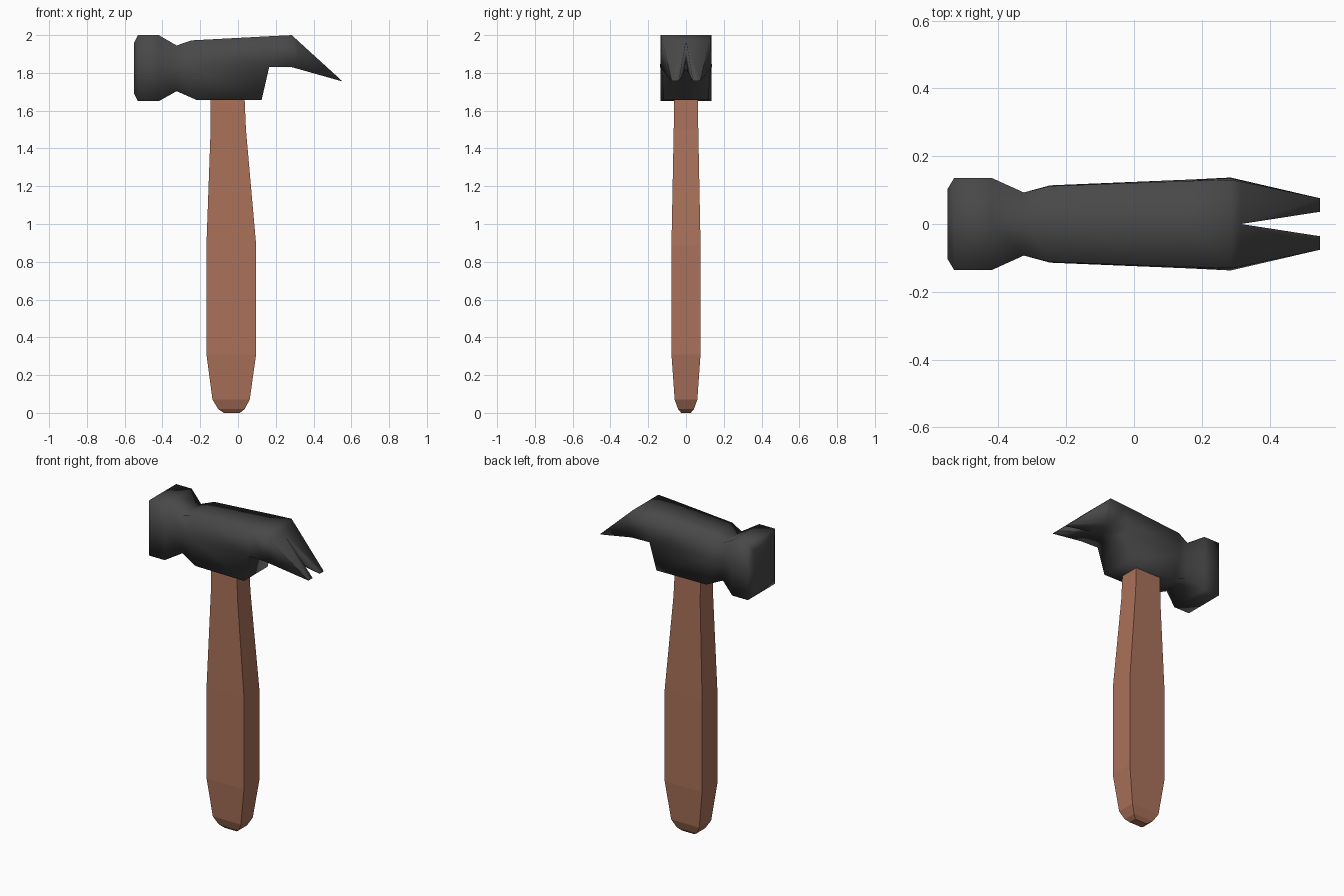
import bpy, bmesh
from mathutils import Matrix

if "Cube" in bpy.data.objects:
    bpy.data.objects.remove(bpy.data.objects["Cube"])


def material(name, rgb):
    m = bpy.data.materials.new(name)
    m.diffuse_color = (*rgb, 1)
    m.use_nodes = True
    m.node_tree.nodes["Principled BSDF"].inputs["Base Color"].default_value = m.diffuse_color
    return m


def finish(bm, name, mat, smooth):
    bmesh.ops.remove_doubles(bm, verts=bm.verts, dist=0.0005)
    bmesh.ops.recalc_face_normals(bm, faces=bm.faces)
    for f in bm.faces:
        f.smooth = smooth
    me = bpy.data.meshes.new(name)
    bm.to_mesh(me)
    bm.free()
    me.materials.append(mat)
    ob = bpy.data.objects.new(name, me)
    bpy.context.collection.objects.link(ob)
    return ob


def bridge(bm, a, b, closed):
    n = len(a)
    for i in range(n if closed else n - 1):
        j = (i + 1) % n
        bm.faces.new((a[i], a[j], b[j], b[i]))


wood = material("brown wood", (0.40, 0.165, 0.10))
iron = material("dark iron", (0.065, 0.065, 0.065))

# Handle: rectangular sections (z, x left, x right, half depth)
sections = [(0.0, -0.075, 0.01, 0.025), (0.02, -0.105, 0.035, 0.042),
            (0.07, -0.135, 0.062, 0.06), (0.31, -0.167, 0.096, 0.077),
            (0.89, -0.167, 0.096, 0.077), (1.5, -0.145, 0.042, 0.065),
            (1.69, -0.145, 0.034, 0.062)]
bm = bmesh.new()
rings = [[bm.verts.new(p) for p in ((l, -d, z), (r, -d, z), (r, d, z), (l, d, z))]
         for z, l, r, d in sections]
for a, b in zip(rings, rings[1:]):
    bridge(bm, a, b, True)
bm.faces.new(rings[0])
bm.faces.new(rings[-1])
finish(bm, "handle", wood, False)

# Head: half sections along x, rows (x, z, half width) for top, middle, bottom
top_step = (0.165, 1.994, 0.127)
mid_step = (0.165, 1.83, 0.131)
stations = [
    ((-0.55, 1.96, 0.103), (-0.55, 1.83, 0.103), (-0.55, 1.69, 0.103)),
    ((-0.53, 2.0, 0.136), (-0.53, 1.83, 0.136), (-0.53, 1.65, 0.136)),
    ((-0.42, 2.0, 0.136), (-0.42, 1.83, 0.136), (-0.42, 1.65, 0.136)),
    ((-0.325, 1.945, 0.093), (-0.325, 1.83, 0.093), (-0.325, 1.703, 0.093)),
    ((-0.247, 1.972, 0.112), (-0.247, 1.83, 0.114), (-0.22, 1.657, 0.112)),
    (top_step, mid_step, (0.125, 1.657, 0.118)),
    (top_step, mid_step, mid_step),
    ((0.285, 2.0, 0.13), (0.285, 1.83, 0.137), (0.285, 1.83, 0.137)),
    ((0.315, 1.972, 0.125), (0.315, 1.822, 0.13), (0.315, 1.822, 0.13)),
    ((0.548, 1.76, 0.076), (0.548, 1.756, 0.076), (0.548, 1.756, 0.076))]
bm = bmesh.new()
rings = []
for i, rows in enumerate(stations):
    inner = 0.036 if i == len(stations) - 1 else 0.0
    t, b = rows[0], rows[-1]
    pts = [(t[0], inner, t[1])] + [(x, y, z) for x, z, y in rows] + [(b[0], inner, b[1])]
    rings.append([bm.verts.new(p) for p in pts])
for i, (a, b) in enumerate(zip(rings, rings[1:])):
    # the last span is the claw prong, which also needs its inner wall
    bridge(bm, a, b, i == len(rings) - 2)
bm.faces.new(rings[0])
bm.faces.new(rings[-1])
bmesh.ops.remove_doubles(bm, verts=bm.verts, dist=0.0005)
bmesh.ops.mirror(bm, geom=bm.verts[:] + bm.edges[:] + bm.faces[:],
                 matrix=Matrix.Identity(4), merge_dist=0.0005, axis='Y')
finish(bm, "hammer_head", iron, True)
